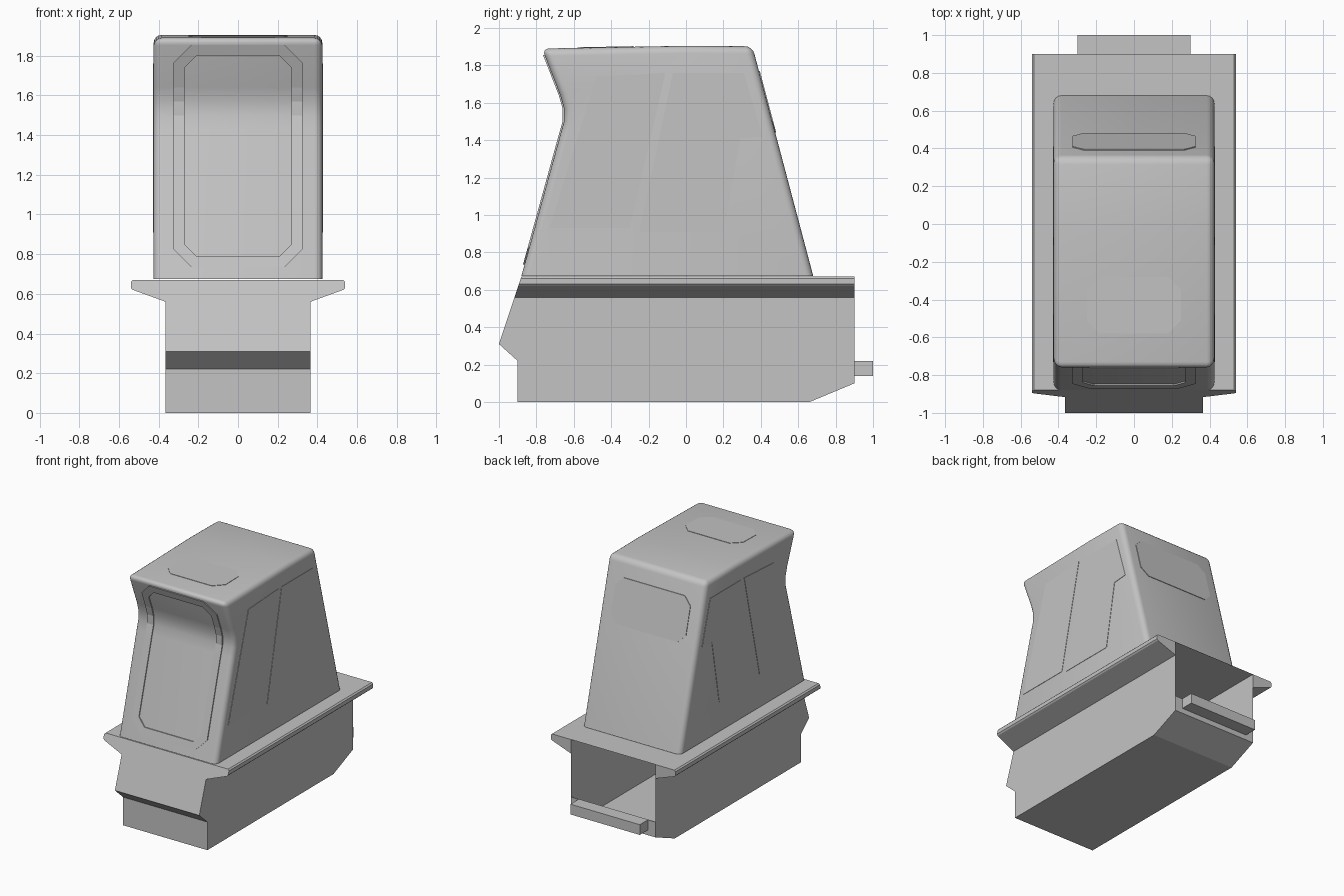
import bpy, bmesh, math
from mathutils import Vector

cube = bpy.data.objects.get("Cube")
if cube:
    bpy.data.objects.remove(cube)

grey = bpy.data.materials.new("plain_grey")
grey.use_nodes = True
grey.diffuse_color = (0.55, 0.55, 0.55, 1)
grey.node_tree.nodes["Principled BSDF"].inputs["Base Color"].default_value = (0.55, 0.55, 0.55, 1)


def finish(name, bm, smooth=False, fix=True):
    if fix:
        bmesh.ops.recalc_face_normals(bm, faces=bm.faces)
    mesh = bpy.data.meshes.new(name)
    bm.to_mesh(mesh)
    bm.free()
    mesh.materials.append(grey)
    ob = bpy.data.objects.new(name, mesh)
    bpy.context.collection.objects.link(ob)
    if smooth:
        bpy.ops.object.select_all(action='DESELECT')
        ob.select_set(True)
        bpy.context.view_layer.objects.active = ob
        bpy.ops.object.shade_smooth_by_angle(angle=math.radians(40))
    return ob


def prism(points, step):
    """Solid made by sweeping a 3D outline along a vector."""
    bm = bmesh.new()
    face = bm.faces.new([bm.verts.new(p) for p in points])
    ext = bmesh.ops.extrude_face_region(bm, geom=[face], use_keep_orig=True)
    bmesh.ops.translate(bm, vec=step, verts=[g for g in ext["geom"] if isinstance(g, bmesh.types.BMVert)])
    bmesh.ops.recalc_face_normals(bm, faces=bm.faces)
    return bm


def octagon(u0, u1, v0, v1, c):
    return [(u0 + c, v0), (u1 - c, v0), (u1, v0 + c), (u1, v1 - c),
            (u1 - c, v1), (u0 + c, v1), (u0, v1 - c), (u0, v0 + c)]


def plate(name, outline, place, height=0.005, hole=None, cuts=()):
    """Thin panel drawn flat in (u, v), then laid on a surface by place(u, v, h)."""
    bm = bmesh.new()
    outer = [bm.verts.new((u, v, -0.01)) for u, v in outline]
    if hole:
        inner = [bm.verts.new((u, v, -0.01)) for u, v in hole]
        n = len(outer)
        for i in range(n):
            j = (i + 1) % n
            bm.faces.new((outer[i], outer[j], inner[j], inner[i]))
    else:
        bm.faces.new(outer)
    for v in cuts:
        bmesh.ops.bisect_plane(bm, geom=bm.verts[:] + bm.edges[:] + bm.faces[:],
                               plane_co=(0, v, 0), plane_no=(0, 1, 0))
    ext = bmesh.ops.extrude_face_region(bm, geom=bm.faces[:], use_keep_orig=True)
    for g in ext["geom"]:
        if isinstance(g, bmesh.types.BMVert):
            g.co.z = height
    for v in bm.verts:
        v.co = Vector(place(*v.co))
    return finish(name, bm)


# Lower hull: thin shell, open at the back above a low lip
HULL_X = 0.365
hull_side = [(-0.9, 0), (0.66, 0), (0.9, 0.1), (0.9, 0.67), (-0.88, 0.67),
             (-1, 0.31), (-0.9, 0.22)]
bm = prism([(-HULL_X, y, z) for y, z in hull_side], (2 * HULL_X, 0, 0))
back = [f for f in bm.faces if all(v.co.y > 0.89 for v in f.verts)]
bmesh.ops.delete(bm, geom=back, context='FACES_ONLY')
finish("hull", bm, fix=False)

lip = [(-HULL_X, 0.9, 0.1), (HULL_X, 0.9, 0.1), (HULL_X, 0.9, 0.22), (-HULL_X, 0.9, 0.22)]
finish("rear_lip", prism(lip, (0, -0.005, 0)))
bar = [(-0.3, 0.9, 0.14), (0.3, 0.9, 0.14), (0.3, 0.9, 0.22), (-0.3, 0.9, 0.22)]
finish("rear_bar", prism(bar, (0, 0.1, 0)))

# Side ledges, with front ends cut along the slope of the hull nose
ledge = [(HULL_X, 0.56), (0.53, 0.62), (0.54, 0.63), (0.54, 0.66), (0.53, 0.67), (HULL_X, 0.67)]
for side, s in (("left", 1), ("right", -1)):
    bm = prism([(s * x, 0.9, z) for x, z in ledge], (0, -1.7, 0))
    for v in bm.verts:
        if v.co.y < 0:
            v.co.y = -0.88 - (0.67 - v.co.z) / 3
    finish(side + "_ledge", bm)

# Cabin: side profile with rounded edges
front = [(-0.88, 0.675), (-0.672, 1.43), (-0.652, 1.5), (-0.652, 1.57), (-0.672, 1.64), (-0.77, 1.89)]
cabin_side = front + [(0, 1.905), (0.355, 1.902), (0.68, 0.675)]
bm = prism([(-0.425, y, z) for y, z in cabin_side], (0.85, 0, 0))


def rounded(e):
    a, b = (v.co for v in e.verts)
    if a.z < 0.7 and b.z < 0.7:
        return False
    if abs(a.x - b.x) < 0.01:
        return True
    return a.z > 1.8 and abs(a.y) > 0.1


bmesh.ops.bevel(bm, geom=[e for e in bm.edges if rounded(e)], offset=0.04,
                segments=4, profile=0.5, affect='EDGES', clamp_overlap=True)
finish("cabin", bm, smooth=True)


# Raised windshield frame that follows the bent cabin front
def front_y(z):
    for (y0, z0), (y1, z1) in zip(front, front[1:]):
        if z <= z1:
            return y0 + (y1 - y0) * (z - z0) / (z1 - z0)
    return front[-1][0]


plate("windshield_frame", octagon(-0.325, 0.325, 0.735, 1.855, 0.09),
      lambda u, v, h: (u, front_y(v) - h, v), height=0.008,
      hole=octagon(-0.27, 0.27, 0.79, 1.8, 0.06), cuts=[z for y, z in front[1:5]])

# Rear window and roof hatch
plate("rear_window", octagon(-0.325, 0.325, 1.44, 1.77, 0.06),
      lambda u, v, h: (u, 0.68 - (v - 0.675) * 0.325 / 1.227 + h, v))
plate("roof_hatch", octagon(-0.25, 0.25, -0.58, -0.28, 0.07),
      lambda u, v, h: (u, v, 1.905 + v * 0.015 / 0.77 + h), height=0.003)

# Door and rear quarter panels on both sides
door = [(-0.73, 0.93), (-0.3, 0.93), (-0.11, 1.76), (-0.48, 1.74)]
quarter = [(-0.25, 0.91), (0.2, 0.91), (0.29, 1.41), (0.41, 1.42), (0.31, 1.76), (-0.07, 1.76)]
for side, s in (("left", 1), ("right", -1)):
    for part, shape in (("door_panel", door), ("quarter_panel", quarter)):
        plate(side + "_" + part, shape, lambda u, v, h, s=s: (s * (0.425 + h), u, v), height=0.003)
